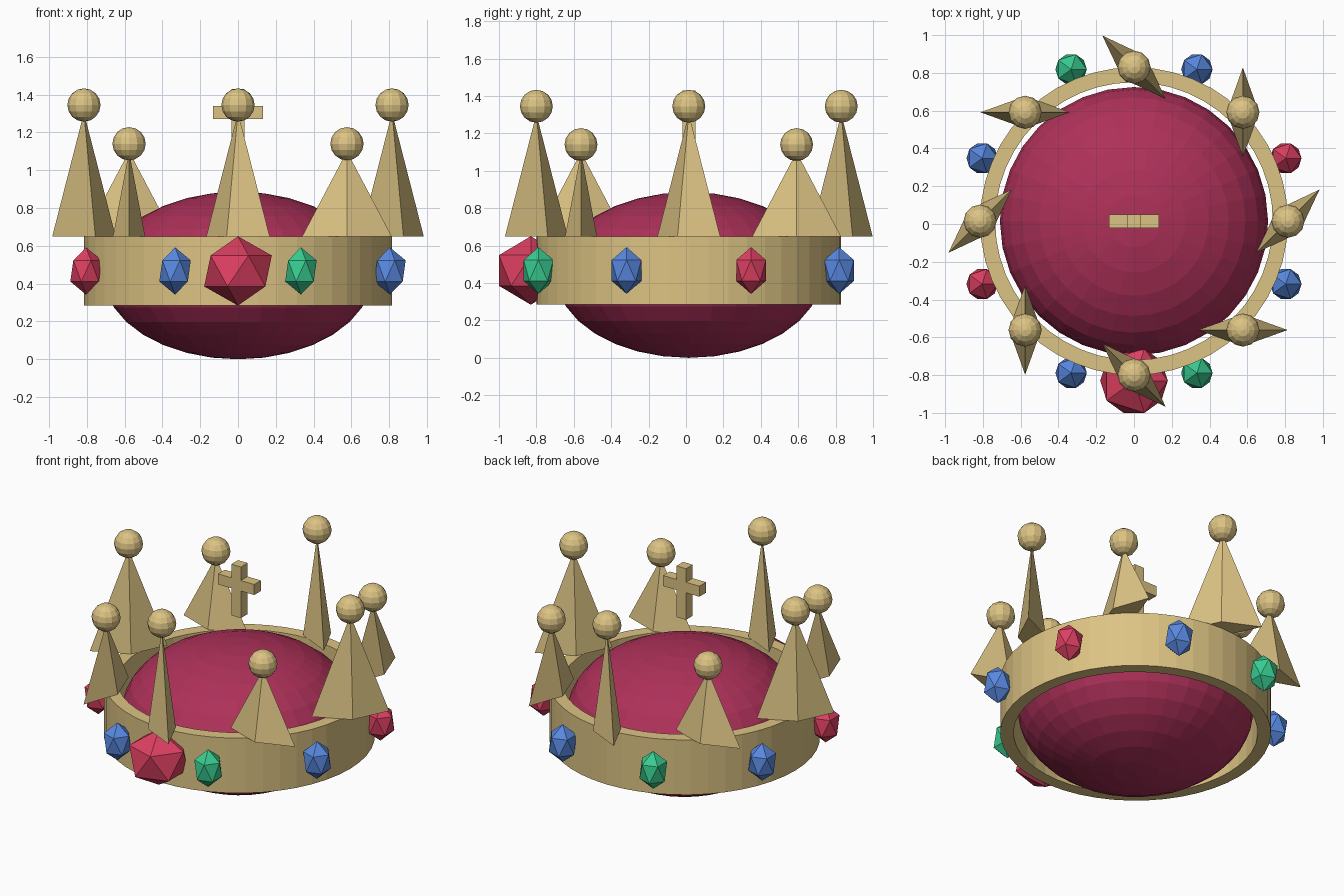
import bpy, bmesh
from math import cos, sin, pi, radians

if "Cube" in bpy.data.objects:
    bpy.data.objects.remove(bpy.data.objects["Cube"])

YC = 0.015  # centre line of the band


def material(name, rgb):
    m = bpy.data.materials.new(name)
    m.diffuse_color = (*rgb, 1)
    m.use_nodes = True
    m.node_tree.nodes["Principled BSDF"].inputs["Base Color"].default_value = m.diffuse_color
    return m


GOLD = material("gold", (0.72, 0.55, 0.23))
VELVET = material("velvet", (0.42, 0.03, 0.10))
GEMS = {
    "red": material("red_gem", (0.72, 0.05, 0.12)),
    "blue": material("blue_gem", (0.10, 0.25, 0.75)),
    "green": material("green_gem", (0.04, 0.60, 0.28)),
}


def finish(name, mat):
    ob = bpy.context.object
    ob.name = name
    ob.data.materials.append(mat)
    return ob


def gem(name, loc, width, height, mat):
    bpy.ops.mesh.primitive_ico_sphere_add(subdivisions=1, radius=1, location=loc)
    finish(name, mat).scale = (width, width, height)


def box(name, loc, size):
    bpy.ops.mesh.primitive_cube_add(size=1, location=loc)
    finish(name, GOLD).scale = size


def around(radius, angle, z):
    return (radius * cos(angle), radius * sin(angle) + YC, z)


# Band: rectangular profile swept round into a ring
N = 48
profile = [(0.815, 0.285), (0.815, 0.65), (0.735, 0.65), (0.735, 0.285)]
bm = bmesh.new()
rings = [[bm.verts.new(around(r, 2 * pi * i / N, z)) for r, z in profile] for i in range(N)]
for i in range(N):
    a, b = rings[i], rings[(i + 1) % N]
    for j in range(4):
        k = (j + 1) % 4
        bm.faces.new((a[j], b[j], b[k], a[k]))
bmesh.ops.recalc_face_normals(bm, faces=bm.faces)
mesh = bpy.data.meshes.new("band")
bm.to_mesh(mesh)
bm.free()
mesh.materials.append(GOLD)
bpy.context.collection.objects.link(bpy.data.objects.new("band", mesh))

# Velvet cushion
bpy.ops.mesh.primitive_uv_sphere_add(segments=32, ring_count=16, radius=1, location=(0, YC, 0.443))
finish("cushion", VELVET).scale = (0.71, 0.71, 0.443)

# Alternating tall and short spikes with ball tips
for i in range(8):
    ang = i * pi / 4
    top = 1.345 if i % 2 == 0 else 1.14
    h = top - 0.04 - 0.65
    bpy.ops.mesh.primitive_cone_add(vertices=4, radius1=1, radius2=0, depth=h,
                                    location=around(0.815, ang, 0.65 + h / 2),
                                    rotation=(0, 0, ang + pi / 4))
    finish(f"spike_{i}", GOLD).scale = (0.237, 0.085, 1)
    bpy.ops.mesh.primitive_uv_sphere_add(segments=12, ring_count=8, radius=0.088,
                                         location=around(0.815, ang, top))
    finish(f"spike_ball_{i}", GOLD)

# Gems between the spikes
for i, colour in enumerate(["red", "blue", "green", "blue"] * 2):
    gem(f"{colour}_gem_{i}", around(0.87, radians(22.5 + 45 * i), 0.467), 0.093, 0.125, GEMS[colour])

# Large front gem
gem("front_gem", (0, -0.83, 0.467), 0.2, 0.183, GEMS["red"])

# Cross above the cushion
box("cross_upright", (0, YC, 1.26), (0.07, 0.07, 0.34))
box("cross_arm", (0, YC, 1.305), (0.266, 0.07, 0.07))
